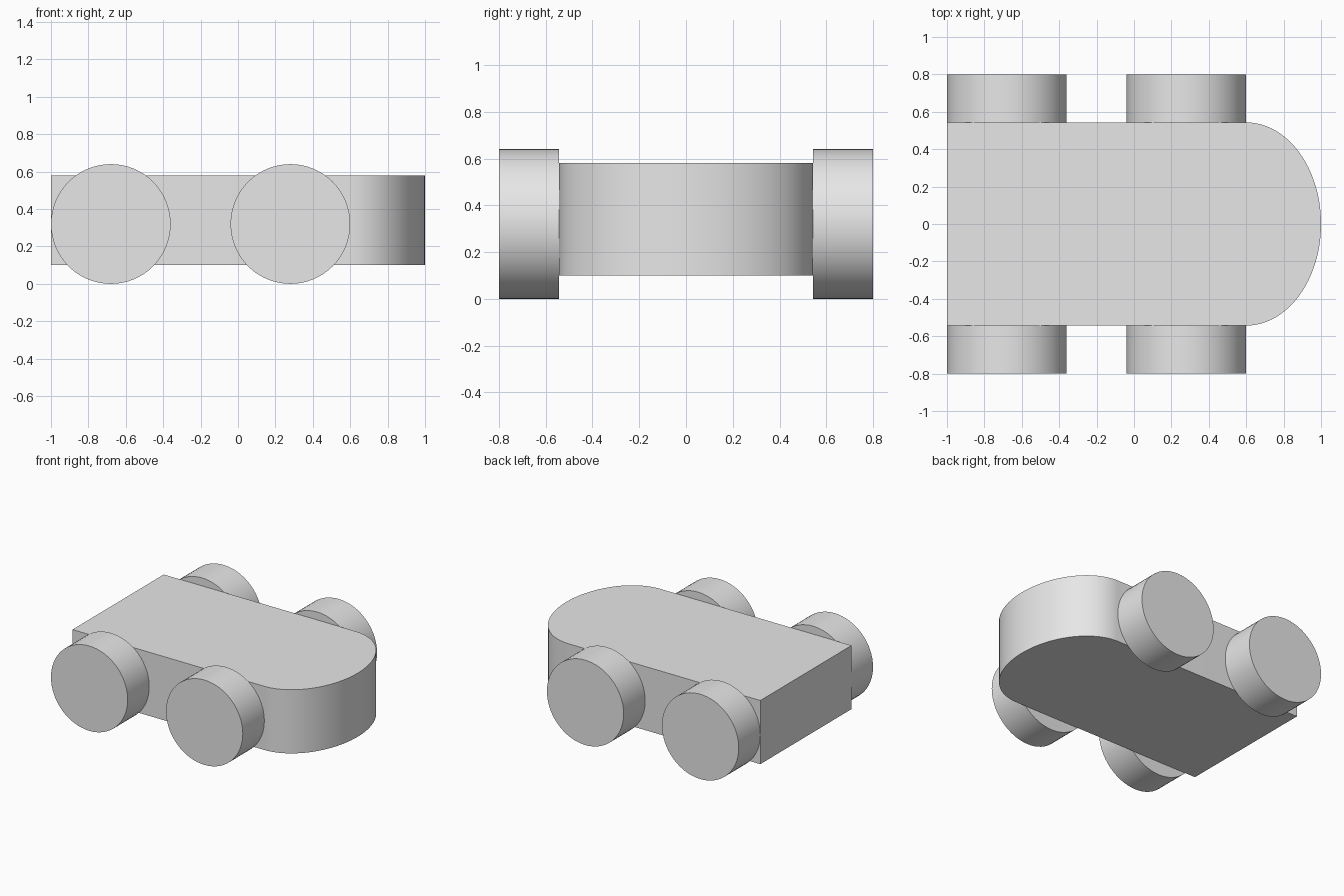
import bpy
import bmesh
from math import pi, sin, cos, radians

cube = bpy.data.objects.get("Cube")
if cube:
    bpy.data.objects.remove(cube, do_unlink=True)

grey = bpy.data.materials.new("light grey")
grey.use_nodes = True
grey.diffuse_color = (0.8, 0.8, 0.8, 1)
grey.node_tree.nodes["Principled BSDF"].inputs["Base Color"].default_value = (0.8, 0.8, 0.8, 1)

HALF_WIDTH = 0.543
WHEEL_RADIUS = 0.32
OUTER_Y = 0.8


def finish(obj, name):
    """Name, colour and smooth a part, keeping its sharp rims."""
    obj.name = name
    obj.data.materials.append(grey)
    bpy.ops.object.select_all(action="DESELECT")
    obj.select_set(True)
    bpy.context.view_layer.objects.active = obj
    bpy.ops.object.shade_smooth_by_angle(angle=radians(30))


def make_body():
    """Flat slab with a square tail and a half-elliptical nose."""
    steps = 48
    outline = [(-1, HALF_WIDTH), (-1, -HALF_WIDTH)]
    for i in range(steps + 1):
        a = -pi / 2 + pi * i / steps
        outline.append((0.6 + 0.4 * cos(a), HALF_WIDTH * sin(a)))
    bm = bmesh.new()
    base = bm.faces.new([bm.verts.new((x, y, 0.1)) for x, y in outline])
    top = bmesh.ops.extrude_face_region(bm, geom=[base], use_keep_orig=True)["geom"]
    bmesh.ops.translate(bm, vec=(0, 0, 0.48),
                        verts=[v for v in top if isinstance(v, bmesh.types.BMVert)])
    bmesh.ops.recalc_face_normals(bm, faces=bm.faces)
    mesh = bpy.data.meshes.new("body")
    bm.to_mesh(mesh)
    bm.free()
    obj = bpy.data.objects.new("body", mesh)
    bpy.context.collection.objects.link(obj)
    finish(obj, "body")


make_body()

# Four wheels, flush against the body sides
for end, x in (("rear", -0.68), ("nose", 0.28)):
    for side, sign in (("near", -1), ("far", 1)):
        bpy.ops.mesh.primitive_cylinder_add(
            vertices=64, radius=WHEEL_RADIUS, depth=OUTER_Y - HALF_WIDTH,
            location=(x, sign * (OUTER_Y + HALF_WIDTH) / 2, WHEEL_RADIUS),
            rotation=(pi / 2, 0, 0))
        finish(bpy.context.object, f"{end}_{side}_wheel")
